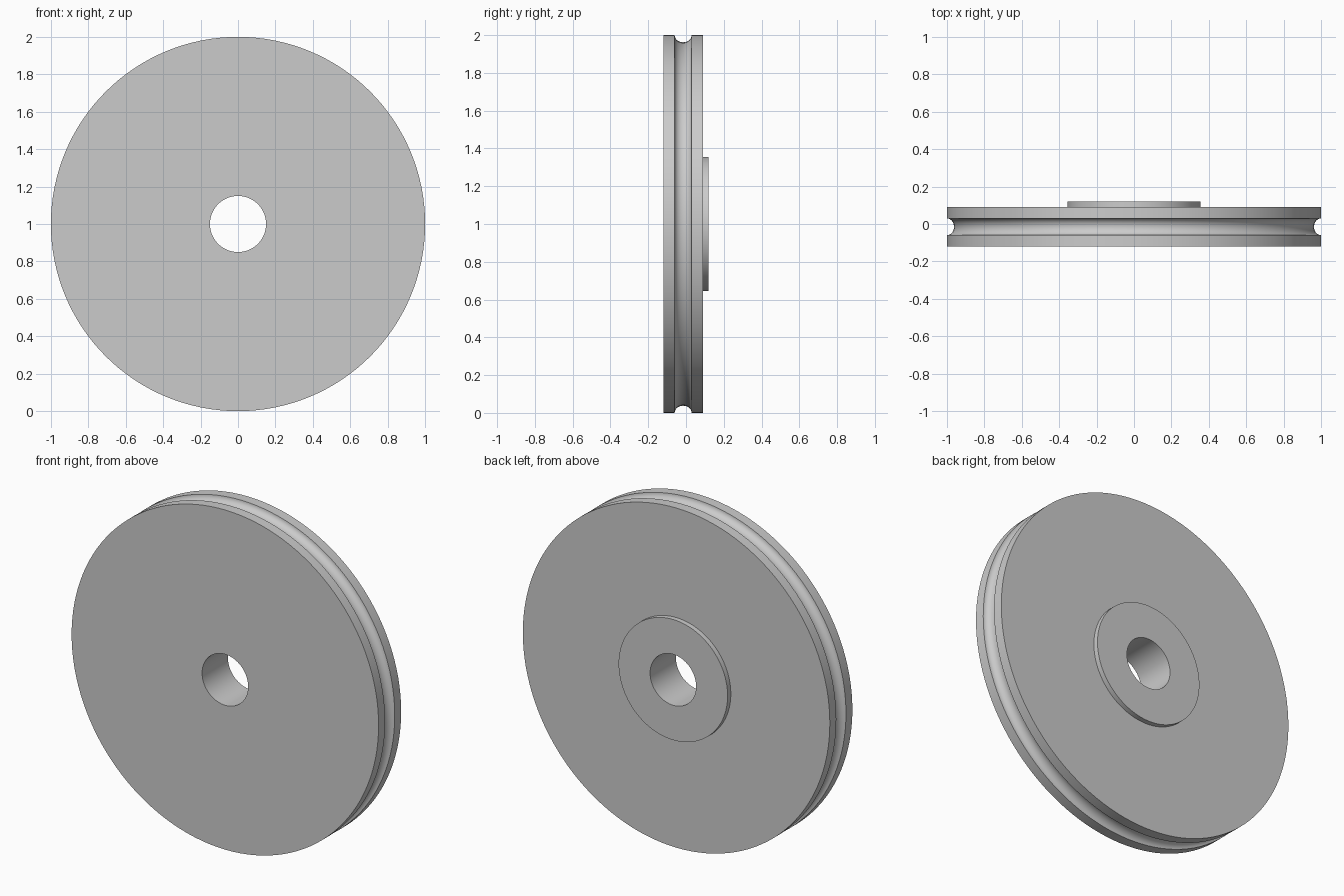
import bpy, bmesh, math
from mathutils import Matrix, Vector

if "Cube" in bpy.data.objects:
    bpy.data.objects.remove(bpy.data.objects["Cube"])

SEGMENTS = 128
RIM, HUB, BORE = 1.0, 0.355, 0.15
FRONT, BACK, HUB_BACK = -0.12, 0.09, 0.12
GROOVE_Y, GROOVE_HALF, GROOVE_DEPTH = -0.015, 0.045, 0.038

grey = bpy.data.materials.new("plain grey")
grey.use_nodes = True
colour = (0.6, 0.6, 0.6, 1)
grey.diffuse_color = colour
grey.node_tree.nodes["Principled BSDF"].inputs["Base Color"].default_value = colour

# Rounded groove in the rim, running front to back
steps = 16
groove = []
for i in range(steps + 1):
    a = math.pi * i / steps
    groove.append((RIM - GROOVE_DEPTH * math.sin(a),
                   GROOVE_Y - GROOVE_HALF * math.cos(a)))

# Closed cross-section as (radius, y): front face, rim, back face, hub, bore
profile = [(BORE, FRONT), (RIM, FRONT), *groove, (RIM, BACK),
           (HUB, BACK), (HUB, HUB_BACK), (BORE, HUB_BACK)]

# Turn the section around the axle
bm = bmesh.new()
rings = []
for s in range(SEGMENTS):
    turn = Matrix.Rotation(math.tau * s / SEGMENTS, 3, 'Y')
    rings.append([bm.verts.new(turn @ Vector((r, y, 0))) for r, y in profile])
count = len(profile)
for s in range(SEGMENTS):
    here, after = rings[s], rings[(s + 1) % SEGMENTS]
    for i in range(count):
        j = (i + 1) % count
        bm.faces.new((here[i], here[j], after[j], after[i]))
bmesh.ops.recalc_face_normals(bm, faces=bm.faces)
mesh = bpy.data.meshes.new("pulley_wheel")
bm.to_mesh(mesh)
bm.free()

wheel = bpy.data.objects.new("pulley_wheel", mesh)
wheel.location.z = RIM
mesh.materials.append(grey)
bpy.context.collection.objects.link(wheel)

# Smooth round surfaces, sharp edges
bpy.ops.object.select_all(action='DESELECT')
wheel.select_set(True)
bpy.context.view_layer.objects.active = wheel
bpy.ops.object.shade_smooth_by_angle(angle=math.radians(30))
